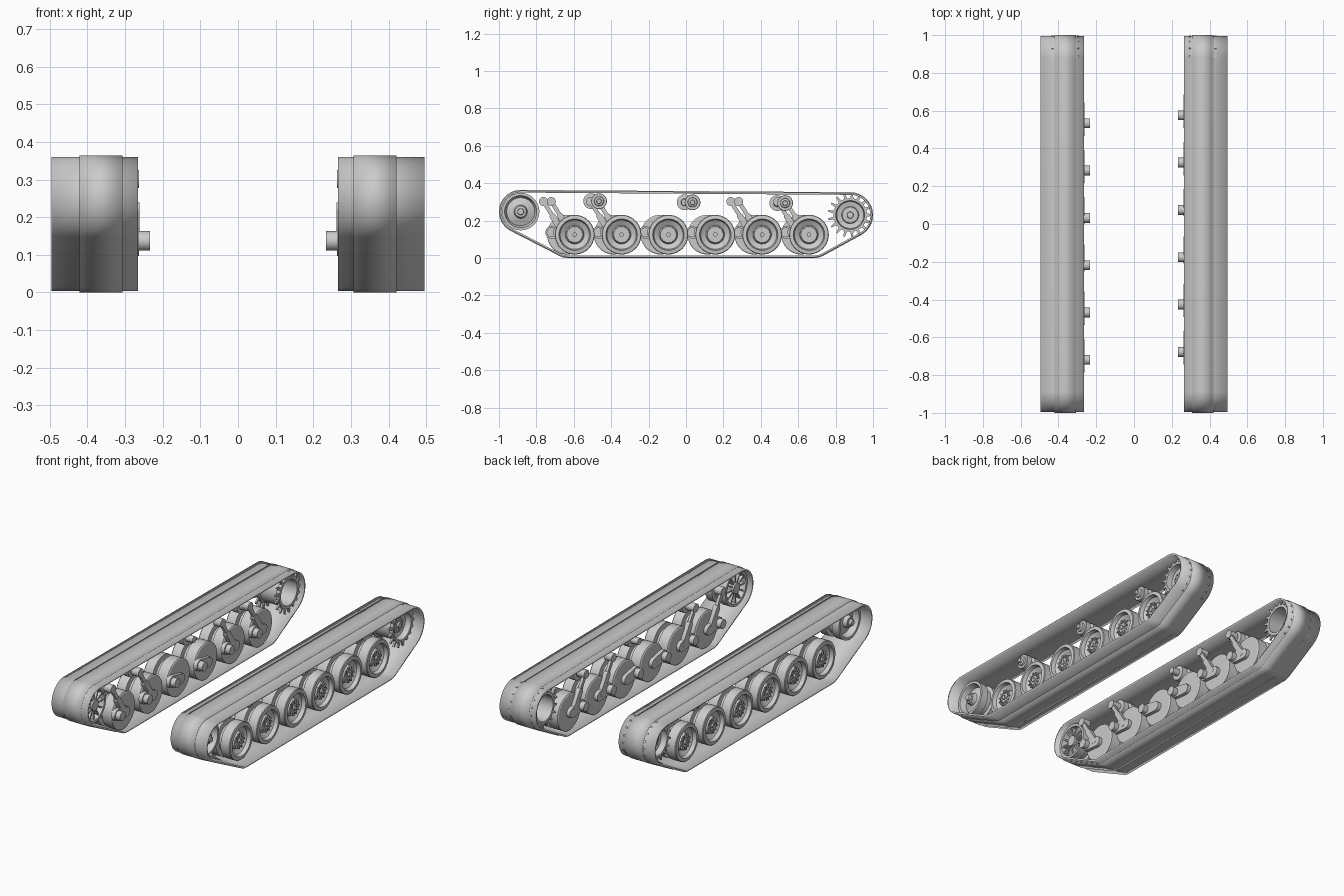
import bpy, bmesh, math
from math import cos, sin, pi, radians
from mathutils import Vector
from mathutils.geometry import convex_hull_2d

cube = bpy.data.objects.get("Cube")
if cube:
    bpy.data.objects.remove(cube)

grey = bpy.data.materials.new("light_grey")
grey.use_nodes = True
grey.diffuse_color = (0.6, 0.6, 0.6, 1)
grey.node_tree.nodes["Principled BSDF"].inputs["Base Color"].default_value = (0.6, 0.6, 0.6, 1)

CENTRE = 0.364          # middle of wheels and raised tread
WHEELS = [-0.595 + 0.2505 * i for i in range(6)]


def finish(bm, name, side):
    """Mirror to the wanted side, shade and link."""
    for v in bm.verts:
        v.co.x *= side
    bmesh.ops.recalc_face_normals(bm, faces=bm.faces)
    mesh = bpy.data.meshes.new(name)
    bm.to_mesh(mesh)
    bm.free()
    mesh.materials.append(grey)
    obj = bpy.data.objects.new(name + ("_left" if side > 0 else "_right"), mesh)
    bpy.context.collection.objects.link(obj)
    bpy.ops.object.select_all(action='DESELECT')
    obj.select_set(True)
    bpy.context.view_layer.objects.active = obj
    bpy.ops.object.shade_smooth_by_angle(angle=radians(32))
    return obj


def circle(y, z, r, n=32):
    return [(y + r * cos(2 * pi * i / n), z + r * sin(2 * pi * i / n)) for i in range(n)]


def hull(circles, n=32):
    """Outline of a belt stretched round circles (y, z, r)."""
    pts = [Vector(p) for c in circles for p in circle(*c, n)]
    return [pts[i] for i in convex_hull_2d(pts)]


def prism(bm, pts, x0, x1, caps=True):
    rings = [[bm.verts.new((x, p[0], p[1])) for p in pts] for x in (x0, x1)]
    n = len(pts)
    for i in range(n):
        j = (i + 1) % n
        bm.faces.new((rings[0][i], rings[0][j], rings[1][j], rings[1][i]))
    if caps:
        bm.faces.new(rings[0])
        bm.faces.new(rings[1])


def lathe(bm, profile, y, z, closed=False, n=40):
    """Turn (radius, x) points about an axle parallel to x."""
    verts = [bm.verts.new((x, y + r, z)) for r, x in profile]
    edges = [bm.edges.new(e) for e in zip(verts, verts[1:])]
    if closed:
        edges.append(bm.edges.new((verts[-1], verts[0])))
    out = bmesh.ops.spin(bm, geom=verts + edges, cent=(0, y, z), axis=(1, 0, 0),
                         angle=2 * pi, steps=n, use_merge=True)
    bmesh.ops.remove_doubles(bm, verts=bm.verts, dist=0.0002)


def around(bm, y, z, count, shape, x0, x1):
    """Repeat a (radius, sideways) outline round a centre."""
    for k in range(count):
        a = 2 * pi * k / count
        prism(bm, [(y + r * cos(a) - t * sin(a), z + r * sin(a) + t * cos(a))
                   for r, t in shape], x0, x1)


def shift(profile):
    return [(r, x + CENTRE) for r, x in profile]


def block(r0, r1, w0, w1):
    return [(r0, -w0), (r1, -w1), (r1, w1), (r0, w0)]


IDLER = (-0.884, 0.248)
SPROCKET = (0.878, 0.23)


def track(side):
    # belt and its raised middle strip
    for name, grow, x0, x1 in (("track_belt", 0, 0.266, 0.496), ("track_tread", 0.004, 0.307, 0.421)):
        bm = bmesh.new()
        path = hull([(*IDLER, 0.112 + grow), (*SPROCKET, 0.118 + grow),
                     (-0.63, 0.104, 0.1 + grow), (0.685, 0.104, 0.1 + grow)], 64)
        prism(bm, path, x0, x1, caps=False)
        obj = finish(bm, name, side)
        mod = obj.modifiers.new("thickness", 'SOLIDIFY')
        mod.thickness = 0.01
        mod.offset = -1


def road_wheel(side, y, z):
    bm = bmesh.new()
    lathe(bm, shift([(0, .06), (.042, .06), (.05, .038), (.078, .055), (.084, .077), (.103, .074),
                     (.106, .07), (.106, .015), (.08, .012), (.08, -.012), (.106, -.015),
                     (.106, -.076), (.1, -.08), (0, -.08)]), y, z)
    # hub bolts and cap
    around(bm, y, z, 11, block(.026, .046, .005, .003), CENTRE + .058, CENTRE + .066)
    prism(bm, circle(y, z, .012, 12), CENTRE + .058, CENTRE + .07)
    finish(bm, "road_wheel", side)


def swing_arm(side, y, z):
    # trailing arm with its pivot stub
    bm = bmesh.new()
    pivot = (y - 0.082, 0.137)
    prism(bm, hull([(*pivot, .033), (y, z, .028)]), .263, .286)
    prism(bm, circle(*pivot, .026, 24), .234, .264)
    finish(bm, "swing_arm", side)


def shock_absorber(side, y):
    bm = bmesh.new()
    top, low = (y - 0.125, 0.302), (y - 0.02, 0.135)
    mid = (y - 0.075, 0.222)
    prism(bm, hull([(*top, .011), (*low, .011)], 16), .266, .282)
    prism(bm, hull([(*mid, .017), (*low, .017)], 16), .262, .288)
    prism(bm, circle(*top, .024, 24), .263, .31)
    prism(bm, circle(*top, .012, 16), .31, .318)
    finish(bm, "shock_absorber", side)


def return_roller(side, y, z):
    bm = bmesh.new()
    lathe(bm, shift([(0, .065), (.012, .065), (.014, .055), (.024, .052), (.026, .042), (.04, .042),
                     (.042, .04), (.042, .012), (.022, .01), (.022, -.01), (.042, -.012),
                     (.042, -.045), (.02, -.047), (.018, -.09), (0, -.09)]), y, z)
    finish(bm, "return_roller", side)


def idler_wheel(side):
    bm = bmesh.new()
    y, z = IDLER
    lathe(bm, shift([(0, .085), (.016, .085), (.018, .07), (.03, .068), (.036, .045), (.075, .03),
                     (.086, .065), (.1, .065), (.1, .02), (.08, .015), (.08, -.015), (.1, -.02),
                     (.1, -.068), (.086, -.068), (.08, -.035), (.035, -.035), (.03, -.07),
                     (0, -.07)]), y, z)
    # ribs on the inner face, bolts on the outer hub
    around(bm, y, z, 12, block(.025, .084, .004, .004), CENTRE - .062, CENTRE - .03)
    around(bm, y, z, 8, block(.02, .027, .003, .003), CENTRE + .066, CENTRE + .072)
    finish(bm, "idler_wheel", side)


def drive_sprocket(side):
    bm = bmesh.new()
    y, z = SPROCKET
    # drum open on the inner side
    lathe(bm, shift([(0, .06), (.016, .06), (.018, .05), (.042, .048), (.046, .036), (.072, .042),
                     (.077, .075), (.09, .075), (.09, .055), (.082, .05), (.082, -.05),
                     (.09, -.055), (.09, -.076), (.074, -.076), (.074, .02), (0, .02)]), y, z)
    around(bm, y, z, 9, block(.028, .036, .004, .004), CENTRE + .046, CENTRE + .053)
    # teeth reaching through the belt
    for x in (-.067, .067):
        around(bm, y, z, 17, block(.085, .12, .009, .004), CENTRE + x - .005, CENTRE + x + .005)
    finish(bm, "drive_sprocket", side)


for side in (1, -1):
    step = 0 if side > 0 else -0.042     # right-hand suspension sits further forward
    track(side)
    idler_wheel(side)
    drive_sprocket(side)
    for i, wy in enumerate(WHEELS):
        road_wheel(side, wy + step, 0.125)
        swing_arm(side, wy + step, 0.125)
        if i in (0, 1, 4, 5):
            shock_absorber(side, wy + step)
    for ry, rz in ((-0.465, 0.304), (0.035, 0.298), (0.53, 0.294)):
        return_roller(side, ry + step, rz)
